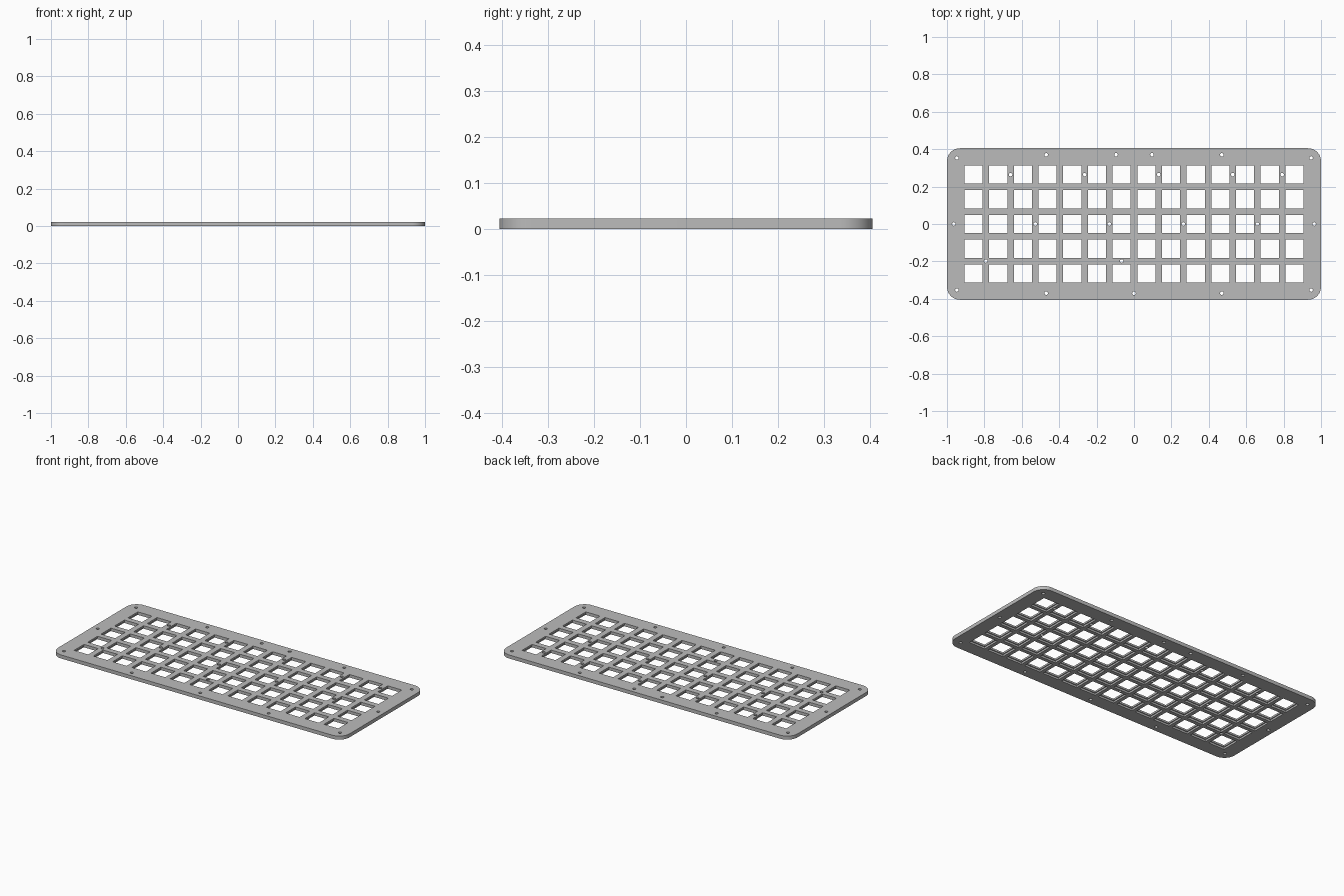
import bpy, bmesh, math
from mathutils import Matrix, Vector

if "Cube" in bpy.data.objects:
    bpy.data.objects.remove(bpy.data.objects["Cube"], do_unlink=True)

HALF_X, HALF_Y, THICK, RADIUS = 1.0, 0.405, 0.022, 0.07
PITCH, OPENING, RECESS = 0.132, 0.097, 0.109
COLS, ROWS = 14, 5

grey = bpy.data.materials.new("plate grey")
grey.use_nodes = True
colour = (0.5, 0.5, 0.5, 1)
grey.diffuse_color = colour
grey.node_tree.nodes["Principled BSDF"].inputs["Base Color"].default_value = colour


def make_object(name, bm):
    bmesh.ops.recalc_face_normals(bm, faces=bm.faces)
    mesh = bpy.data.meshes.new(name)
    bm.to_mesh(mesh)
    bm.free()
    mesh.materials.append(grey)
    obj = bpy.data.objects.new(name, mesh)
    bpy.context.collection.objects.link(obj)
    return obj


def add_box(bm, x, y, size, z0, z1):
    place = Matrix.Translation((x, y, (z0 + z1) / 2)) @ Matrix.Diagonal((size, size, z1 - z0, 1))
    bmesh.ops.create_cube(bm, size=1, matrix=place)


def cut(target, cutter):
    cutter.hide_render = True
    mod = target.modifiers.new("cut", 'BOOLEAN')
    mod.operation, mod.solver, mod.object = 'DIFFERENCE', 'EXACT', cutter
    bpy.context.view_layer.objects.active = target
    bpy.ops.object.modifier_apply(modifier=mod.name)
    bpy.data.objects.remove(cutter, do_unlink=True)


# Rounded plate outline, extruded upwards
bm = bmesh.new()
outline = []
for i, (sx, sy) in enumerate([(1, 1), (-1, 1), (-1, -1), (1, -1)]):
    for k in range(13):
        a = math.pi / 2 * (i + k / 12)
        outline.append(bm.verts.new((sx * (HALF_X - RADIUS) + RADIUS * math.cos(a),
                                     sy * (HALF_Y - RADIUS) + RADIUS * math.sin(a), 0)))
face = bm.faces.new(outline)
top = bmesh.ops.extrude_face_region(bm, geom=[face])["geom"]
bmesh.ops.translate(bm, vec=Vector((0, 0, THICK)),
                    verts=[g for g in top if isinstance(g, bmesh.types.BMVert)])
plate = make_object("key_plate", bm)

# Square key openings, and the wider clip recess below each
centres = [((c - (COLS - 1) / 2) * PITCH, (r - (ROWS - 1) / 2) * PITCH)
           for c in range(COLS) for r in range(ROWS)]
for name, size, z0, z1 in (("recess_cutter", RECESS, -0.02, THICK / 2),
                           ("opening_cutter", OPENING, -0.03, THICK + 0.02)):
    bm = bmesh.new()
    for x, y in centres:
        add_box(bm, x, y, size, z0, z1)
    cut(plate, make_object(name, bm))

# Screw holes: around the rim, then between the keys (in key pitches)
holes = [(s * x, y) for s in (-1, 1) for x, y in
         ((0.947, 0.353), (0.947, -0.353), (0.47, 0.37), (0.47, -0.37), (0.096, 0.37), (0.963, 0))]
holes.append((0, -0.37))
holes += [(c * PITCH, 2 * PITCH) for c in (-5, -2, 1, 4, 6)]
holes += [(c * PITCH, 0) for c in (-4, -1, 2, 5)]
holes += [(c * PITCH, -1.5 * PITCH) for c in (-6, -0.5)]
bm = bmesh.new()
for x, y in holes:
    bmesh.ops.create_cone(bm, cap_ends=True, segments=20, radius1=0.0095, radius2=0.0095,
                          depth=0.1, matrix=Matrix.Translation((x, y, THICK / 2)))
cut(plate, make_object("screw_cutter", bm))

# Smooth corners and screw holes, crisp edges
bpy.ops.object.select_all(action='DESELECT')
plate.select_set(True)
bpy.context.view_layer.objects.active = plate
bpy.ops.object.shade_smooth_by_angle(angle=math.radians(30))
